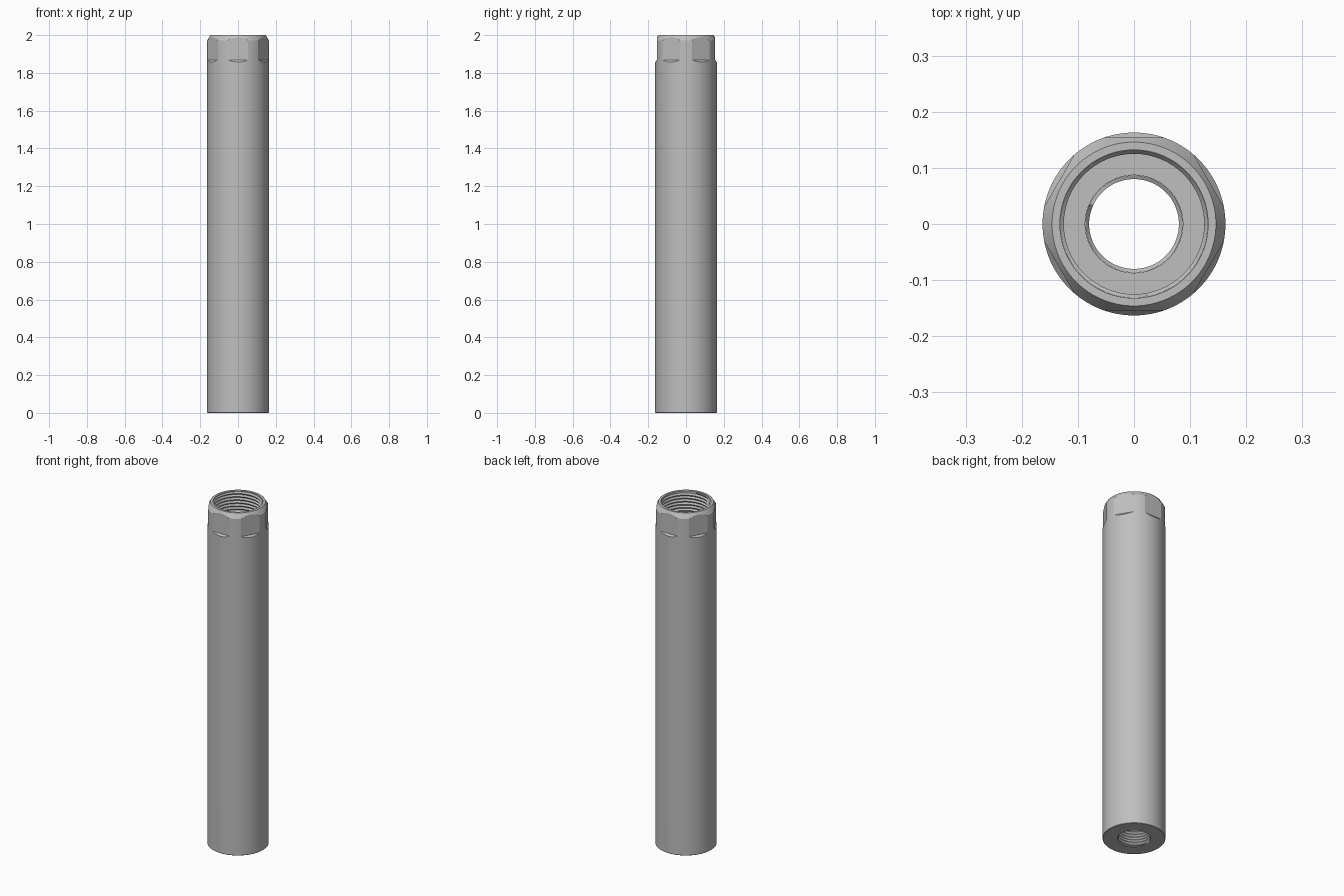
import bpy, bmesh
from math import pi, cos, sin, radians
from mathutils import Vector, Matrix

cube = bpy.data.objects.get("Cube")
if cube:
    bpy.data.objects.remove(cube, do_unlink=True)

BODY_R = 0.163
FLAT_R = 0.154
SEGMENTS = 128

metal = bpy.data.materials.new("grey metal")
metal.use_nodes = True
metal.diffuse_color = (0.52, 0.52, 0.52, 1)
metal.node_tree.nodes["Principled BSDF"].inputs["Base Color"].default_value = metal.diffuse_color


def make_object(name, bm):
    mesh = bpy.data.meshes.new(name)
    bm.to_mesh(mesh)
    bm.free()
    mesh.materials.append(metal)
    obj = bpy.data.objects.new(name, mesh)
    bpy.context.collection.objects.link(obj)
    return obj


def activate(obj):
    bpy.ops.object.select_all(action="DESELECT")
    obj.select_set(True)
    bpy.context.view_layer.objects.active = obj


def smooth(obj, angle):
    activate(obj)
    bpy.ops.object.shade_smooth_by_angle(angle=radians(angle))


def lathe(name, profile):
    """Revolve a closed (radius, height) profile about z."""
    bm = bmesh.new()
    verts = [bm.verts.new((r, 0, z)) for r, z in profile]
    edges = [bm.edges.new((verts[i - 1], verts[i])) for i in range(len(verts))]
    bmesh.ops.spin(bm, geom=verts + edges, cent=(0, 0, 0), axis=(0, 0, 1),
                   angle=2 * pi, steps=SEGMENTS)
    bmesh.ops.remove_doubles(bm, verts=bm.verts, dist=1e-5)
    bmesh.ops.recalc_face_normals(bm, faces=bm.faces)
    return make_object(name, bm)


def thread(name, crest, root, z0, z1, pitch):
    """Helical V-thread lining a bore, facing the axis."""
    bm = bmesh.new()
    rows = range(-3, int(2 * (z1 - z0) / pitch) + 3)
    columns = []
    for j in range(SEGMENTS + 1):
        a = 2 * pi * j / SEGMENTS
        column = []
        for i in rows:
            z = z0 + (i / 2 + j / SEGMENTS) * pitch
            r = crest if i % 2 and z0 < z < z1 else root
            z = min(max(z, z0), z1)
            column.append(bm.verts.new((r * cos(a), r * sin(a), z)))
        columns.append(column)
    for a, b in zip(columns, columns[1:]):
        for i in range(len(a) - 1):
            bm.faces.new((a[i], a[i + 1], b[i + 1], b[i]))
    bmesh.ops.remove_doubles(bm, verts=bm.verts, dist=1e-5)
    return make_object(name, bm)


# Hollow barrel with a chamfered mouth, a wide upper bore and a narrow lower one
barrel = lathe("barrel", [
    (BODY_R - 0.002, 0), (BODY_R, 0.002), (BODY_R, 1.972), (0.146, 2),
    (0.132, 2), (0.132, 1.62), (0.126, 1.62), (0.126, 0.3),
    (0.087, 0.3), (0.087, 0)])

# Six wrench flats with sloped run-outs at the bottom
bm = bmesh.new()
outline = [(FLAT_R, 2.1), (FLAT_R, 1.869), (0.2, 1.81), (0.2, 2.1)]
for k in range(6):
    turn = Matrix.Rotation(radians(30 + 60 * k), 3, "Z")
    ends = [[bm.verts.new(turn @ Vector((r, side, z))) for r, z in outline]
            for side in (-0.08, 0.08)]
    bm.faces.new(ends[0])
    bm.faces.new(ends[1][::-1])
    for i in range(4):
        bm.faces.new((ends[0][i - 1], ends[0][i], ends[1][i], ends[1][i - 1]))
bmesh.ops.recalc_face_normals(bm, faces=bm.faces)
cutter = make_object("wrench_flat_cutter", bm)
cutter.hide_render = True

cut = barrel.modifiers.new("wrench_flats", "BOOLEAN")
cut.operation = "DIFFERENCE"
cut.solver = "EXACT"
cut.object = cutter
activate(barrel)
bpy.ops.object.modifier_apply(modifier=cut.name)
bpy.data.objects.remove(cutter, do_unlink=True)
smooth(barrel, 12)

# Internal threads at both ends
upper = thread("upper_thread", 0.125, 0.1317, 1.63, 1.995, 0.018)
lower = thread("lower_thread", 0.08, 0.0867, 0.003, 0.29, 0.016)
for part in (upper, lower):
    smooth(part, 30)
